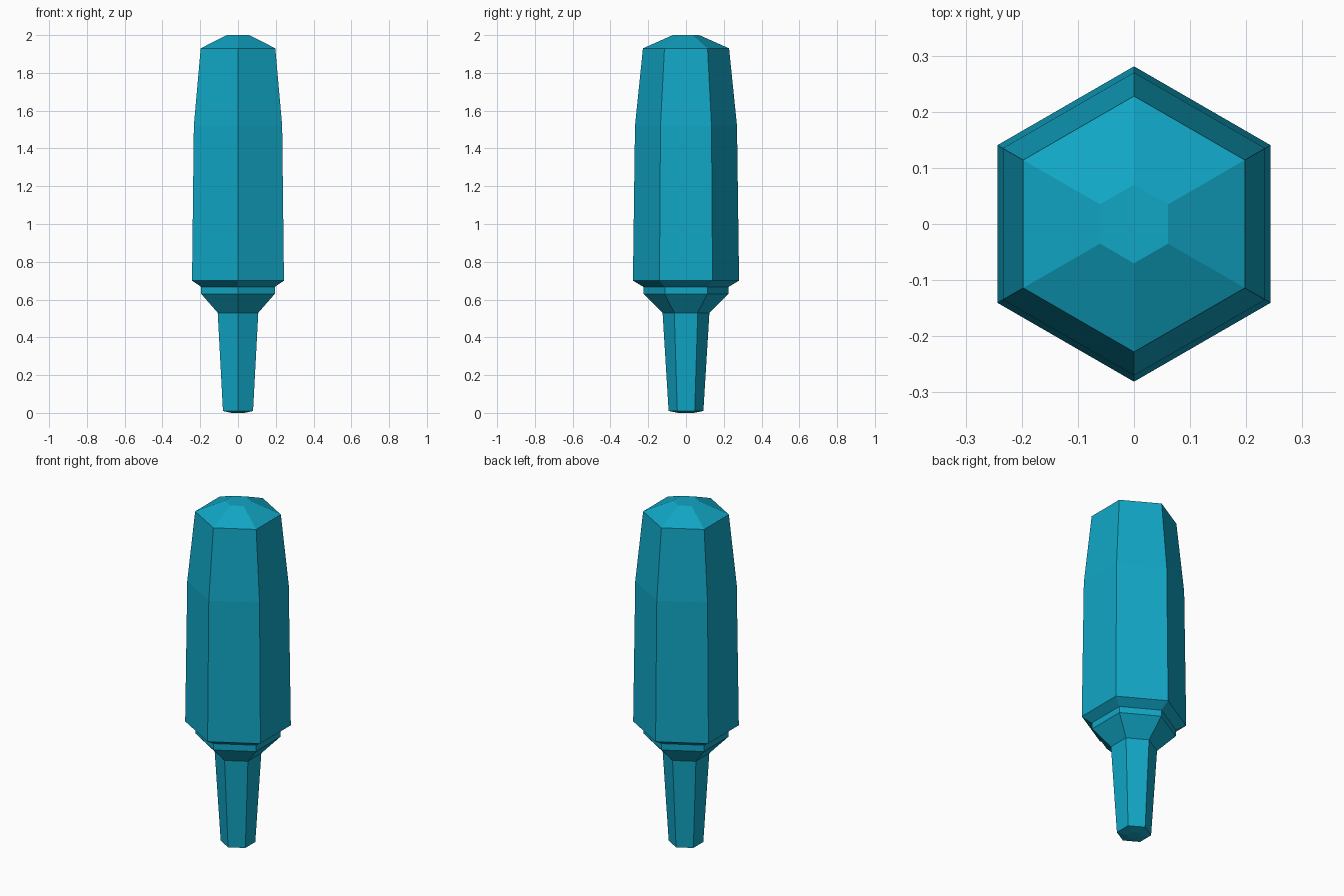
import bpy, bmesh, math

if "Cube" in bpy.data.objects:
    bpy.data.objects.remove(bpy.data.objects["Cube"])

SIDES = 6

teal = bpy.data.materials.new("teal")
teal.diffuse_color = (0.0056, 0.38, 0.56, 1)
teal.use_nodes = True
teal.node_tree.nodes["Principled BSDF"].inputs["Base Color"].default_value = teal.diffuse_color


def hex_lathe(name, profile, cap_bottom=False, cap_top=False):
    """Stack of hexagonal rings (corner radius, height), corners on +-y."""
    bm = bmesh.new()
    rings = []
    for r, z in profile:
        ring = []
        for i in range(SIDES):
            a = math.pi / 2 + math.tau * i / SIDES
            ring.append(bm.verts.new((r * math.cos(a), r * math.sin(a), z)))
        rings.append(ring)
    for low, high in zip(rings, rings[1:]):
        for i in range(SIDES):
            j = (i + 1) % SIDES
            bm.faces.new((low[i], low[j], high[j], high[i]))
    if cap_bottom:
        bm.faces.new(rings[0][::-1])
    if cap_top:
        bm.faces.new(rings[-1])
    mesh = bpy.data.meshes.new(name)
    bm.to_mesh(mesh)
    bm.free()
    mesh.materials.append(teal)
    ob = bpy.data.objects.new(name, mesh)
    bpy.context.collection.objects.link(ob)
    return ob


# Tapered handle
hex_lathe("handle", [(0.04, 0.0), (0.092, 0.01), (0.124, 0.53)], cap_bottom=True)
# Flared collar between handle and head
hex_lathe("collar", [(0.124, 0.53), (0.225, 0.63), (0.225, 0.667)])
# Long head with chamfered base and domed top
hex_lathe("head", [(0.225, 0.667), (0.281, 0.70), (0.27, 1.52),
                   (0.228, 1.93), (0.07, 2.0)], cap_top=True)
